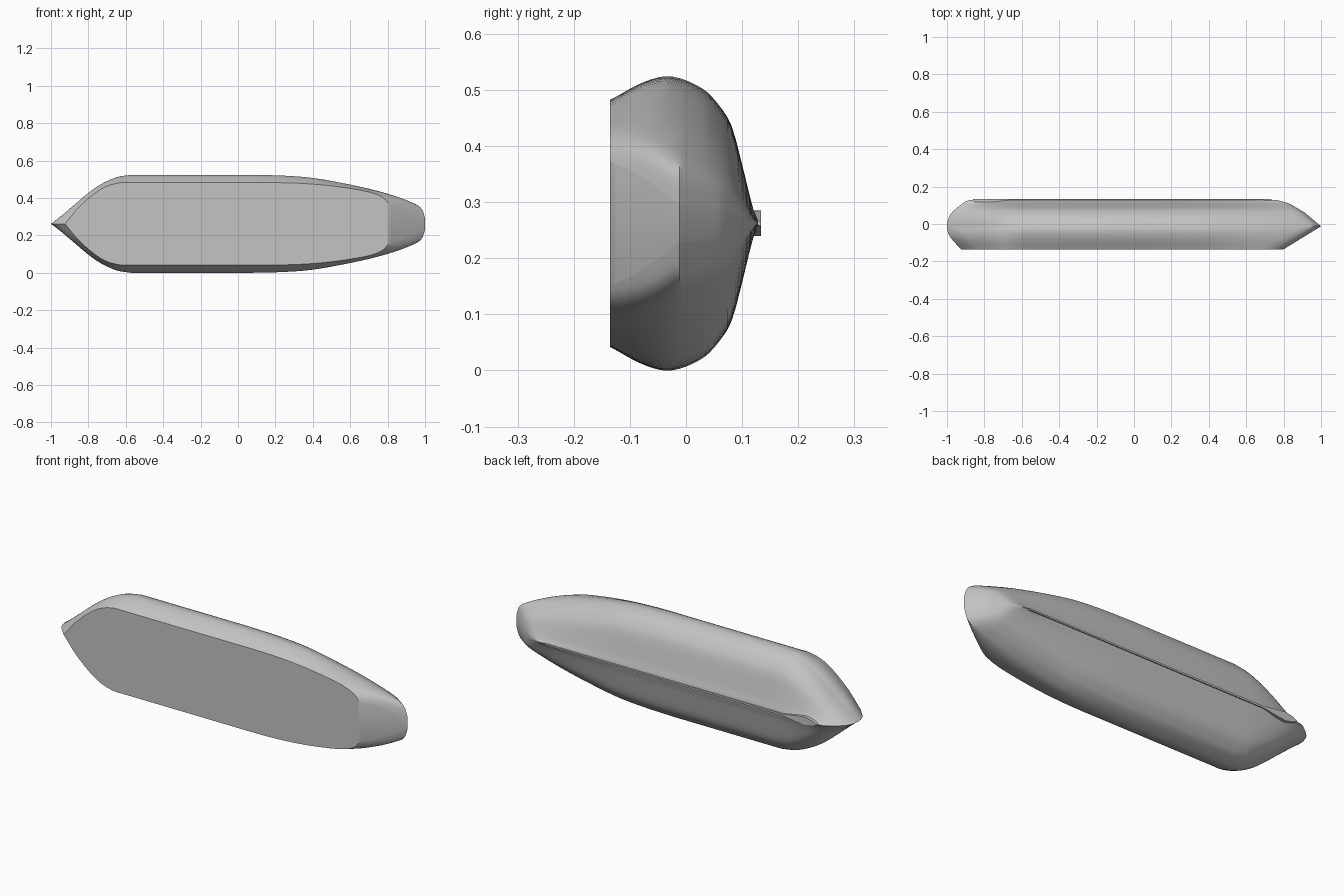
import bpy, bmesh, math

old = bpy.data.objects.get("Cube")
if old:
    bpy.data.objects.remove(old, do_unlink=True)

MID = 0.262                    # height of the hull's centreline

grey = bpy.data.materials.new("hull_grey")
grey.use_nodes = True
grey.diffuse_color = (0.55, 0.55, 0.55, 1)
grey.node_tree.nodes["Principled BSDF"].inputs["Base Color"].default_value = grey.diffuse_color


def curve(points, t, smooth=True):
    """Value at t of a curve through sorted (t, value) points."""
    n = len(points)
    i = 0
    while i < n - 2 and t > points[i + 1][0]:
        i += 1

    def slope(a, b):
        return (points[b][1] - points[a][1]) / (points[b][0] - points[a][0])

    (t0, v0), (t1, v1) = points[i], points[i + 1]
    h = t1 - t0
    s = min(max((t - t0) / h, 0), 1)
    if not smooth:
        return v0 + (v1 - v0) * s
    m0 = slope(max(i - 1, 0), i + 1) * h
    m1 = slope(i, min(i + 2, n - 1)) * h
    return ((2*s**3 - 3*s**2 + 1) * v0 + (s**3 - 2*s**2 + s) * m0
            + (3*s**2 - 2*s**3) * v1 + (s**3 - s**2) * m1)


# Hull shape by depth: half-beam, bow end and stern end
BEAM = [(-.135, .22), (-.075, .252), (-.027, .262), (.03, .24), (.06, .209),
        (.082, .172), (.1, .105), (.12, .025), (.128, .006)]
BOW = [(-.135, -.925), (-.07, -.983), (-.02, -1), (.03, -.992), (.065, -.97),
       (.118, -.905), (.128, -.88)]
STERN = [(-.135, .8), (-.012, 1), (.063, .91), (.11, .83), (.128, .765)]

# Plan taper towards each end, at the widest level and at the deck
BOW_U = [0, .2, .45, .78, 1]
BOW_WIDE = list(zip(BOW_U, [1, .93, .7, .26, 0]))
BOW_DECK = list(zip(BOW_U, [1, .99, .85, .42, 0]))
STERN_U = [0, .2, .37, .55, .73, .87, .95, .985, 1]
STERN_WIDE = list(zip(STERN_U, [1, .98, .93, .81, .66, .51, .4, .29, .12]))
STERN_DECK = list(zip(STERN_U, [1, 1, .985, .94, .86, .77, .67, .58, .5]))
BOW_START, STERN_START = -.57, .05


def waterline(y):
    """Points (x, half width) from bow tip to stern at depth y."""
    beam, bow, stern = curve(BEAM, y), curve(BOW, y), curve(STERN, y, False)
    mix = min(max((-.012 - y) / .123, 0), 1)

    def taper(wide, deck, u):
        return beam * ((1 - mix) * curve(wide, u) + mix * curve(deck, u))

    line = []
    for k in range(20, -1, -1):
        u = k / 20
        line.append((BOW_START + (bow - BOW_START) * u, taper(BOW_WIDE, BOW_DECK, u)))
    for k in range(29):
        u = math.sin(math.pi / 2 * k / 28)
        line.append((STERN_START + (stern - STERN_START) * u, taper(STERN_WIDE, STERN_DECK, u)))
    return line


def finish(bm, name):
    bmesh.ops.recalc_face_normals(bm, faces=bm.faces)
    mesh = bpy.data.meshes.new(name)
    bm.to_mesh(mesh)
    bm.free()
    mesh.materials.append(grey)
    ob = bpy.data.objects.new(name, mesh)
    bpy.context.collection.objects.link(ob)
    bpy.ops.object.select_all(action='DESELECT')
    ob.select_set(True)
    bpy.context.view_layer.objects.active = ob
    bpy.ops.object.shade_smooth_by_angle(angle=math.radians(35))
    return ob


# Hull: stacked waterlines, with flat deck and sloping transom
depths = [-.135 + .123 * k / 10 for k in range(11)]
depths += [-.012 + .14 * k / 18 for k in range(1, 19)]
bm = bmesh.new()
rings = []
for y in depths:
    line = waterline(y)
    port = [bm.verts.new((x, y, MID + w)) for x, w in line]
    starboard = [bm.verts.new((x, y, MID - w)) for x, w in line[1:]]
    rings.append(port + starboard[::-1])
for a, b in zip(rings, rings[1:]):
    for i in range(len(a)):
        j = (i + 1) % len(a)
        bm.faces.new((a[i], a[j], b[j], b[i]))
bm.faces.new(rings[0])
bm.faces.new(rings[-1])
finish(bm, "hull")

# Keel: thin strip along the bottom, flaring near the bow
FLARE = [(-.86, .001), (-.83, .015), (-.79, .023), (-.74, .017), (-.66, .005), (.735, .004)]
bm = bmesh.new()
xs = [-.86 + .2 * k / 14 for k in range(15)] + [.735]
outline = [(x, curve(FLARE, x, False)) for x in xs]
outline = outline + [(x, -w) for x, w in reversed(outline)]
base = bm.faces.new([bm.verts.new((x, .118, MID + w)) for x, w in outline])
side = bmesh.ops.extrude_face_region(bm, geom=[base])
bmesh.ops.translate(bm, vec=(0, .016, 0),
                    verts=[v for v in side["geom"] if isinstance(v, bmesh.types.BMVert)])
finish(bm, "keel")
